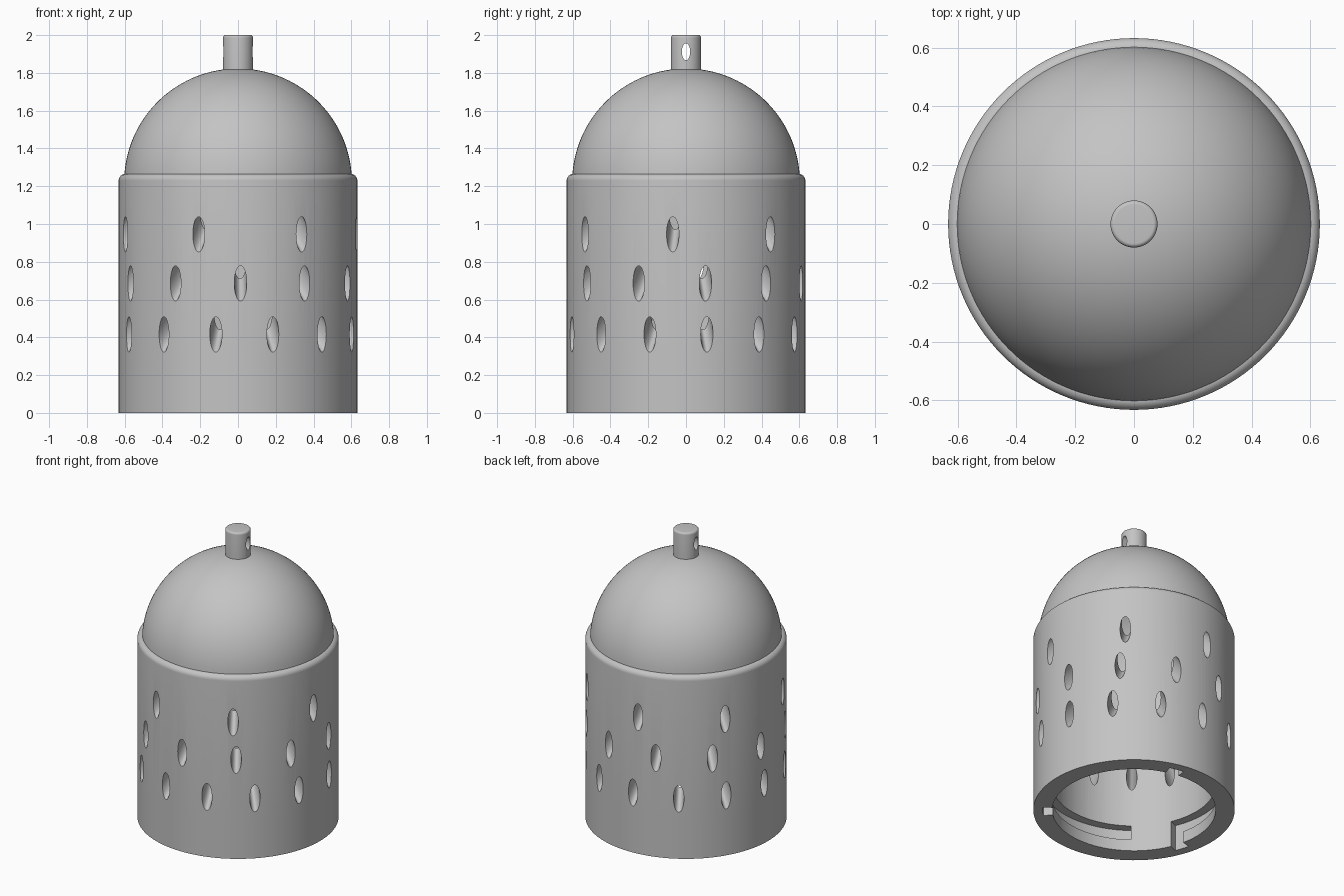
import bpy, bmesh
from math import sin, cos, pi, radians
from mathutils import Matrix, Vector

cube = bpy.data.objects.get("Cube")
if cube:
    bpy.data.objects.remove(cube, do_unlink=True)

grey = bpy.data.materials.new("plain_grey")
grey.use_nodes = True
COLOUR = (0.55, 0.55, 0.55, 1)
grey.diffuse_color = COLOUR
grey.node_tree.nodes["Principled BSDF"].inputs["Base Color"].default_value = COLOUR


def sweep(bm, profile, start=0, end=360, steps=128):
    """Revolve a closed (radius, height) outline about z, capping partial turns."""
    full = end - start == 360
    rings = []
    for i in range(steps if full else steps + 1):
        a = radians(start + (end - start) * i / steps)
        rings.append([bm.verts.new((r * cos(a), r * sin(a), z)) for r, z in profile])
    n = len(profile)
    for i in range(steps):
        p, q = rings[i], rings[(i + 1) % len(rings)]
        for j in range(n):
            k = (j + 1) % n
            if profile[j][0] or profile[k][0]:
                bm.faces.new((p[j], q[j], q[k], p[k]))
    if not full:
        bm.faces.new(rings[0])
        bm.faces.new(rings[-1])


def make_object(name, bm):
    bmesh.ops.remove_doubles(bm, verts=bm.verts, dist=1e-5)
    bmesh.ops.recalc_face_normals(bm, faces=bm.faces)
    mesh = bpy.data.meshes.new(name)
    bm.to_mesh(mesh)
    bm.free()
    mesh.materials.append(grey)
    obj = bpy.data.objects.new(name, mesh)
    bpy.context.collection.objects.link(obj)
    return obj


def activate(obj):
    bpy.ops.object.select_all(action="DESELECT")
    obj.select_set(True)
    bpy.context.view_layer.objects.active = obj


def cut(obj, cutter):
    cutter.hide_render = True
    mod = obj.modifiers.new("cut", "BOOLEAN")
    mod.operation = "DIFFERENCE"
    mod.solver = "EXACT"
    mod.object = cutter
    activate(obj)
    bpy.ops.object.modifier_apply(modifier=mod.name)
    bpy.data.objects.remove(cutter, do_unlink=True)


def arc(radius, centre_r, centre_z, start, end, steps):
    angles = [radians(start + (end - start) * i / steps) for i in range(steps + 1)]
    return [(centre_r + radius * cos(a), centre_z + radius * sin(a)) for a in angles]


def tube(bm, matrix):
    bmesh.ops.create_cone(bm, cap_ends=True, segments=32, radius1=1, radius2=1,
                          depth=1, matrix=matrix)


R, INNER, TOP = 0.632, 0.513, 1.265

# Cylindrical wall with a rounded top shoulder
bm = bmesh.new()
sweep(bm, [(INNER, 0), (R, 0), (R, 0.27)] + arc(0.035, R - 0.035, TOP - 0.035, 0, 90, 8)
      + [(INNER, TOP)])
body = make_object("body_wall", bm)

# Slanted oval holes in three rows, rising inwards: height, count, first angle
bm = bmesh.new()
for z, count, first in ((0.945, 7, 32.2), (0.685, 11, 1.2), (0.415, 13, 17)):
    for i in range(count):
        a = radians(first - 90) + 2 * pi * i / count
        out = Vector((cos(a), sin(a), 0))
        side = Vector((-sin(a), cos(a), 0))
        axis = (Vector((0, 0, 1)) - out).normalized()
        m = Matrix((side * 0.033, axis.cross(side) * 0.066, axis * 0.45)).transposed().to_4x4()
        m.translation = out * R + Vector((0, 0, z))
        tube(bm, m)
cut(body, make_object("hole_cutter", bm))

# Three L-shaped locking slots inside the mouth
entries, tracks = bmesh.new(), bmesh.new()
for start in (-42, 78, 198):
    for bm, low, a0, a1 in ((entries, -0.05, start - 5, start + 5),
                            (tracks, 0.08, start - 86, start)):
        sweep(bm, [(0.45, low), (0.572, low), (0.572, 0.18), (0.45, 0.18)], a0, a1, 24)
cut(body, make_object("entry_cutter", entries))
cut(body, make_object("track_cutter", tracks))

# Hollow dome
bm = bmesh.new()
outer = arc(0.603, 0, 1.22, 4.3, 90, 32)
inner = arc(INNER, 0, 1.22, 90, 5, 32)
outer[-1] = (0, outer[-1][1])
inner[0] = (0, inner[0][1])
sweep(bm, outer + inner)
dome = make_object("dome", bm)

# Hanging knob with a cross hole
bm = bmesh.new()
sweep(bm, [(0, 1.79), (0.08, 1.79)] + arc(0.014, 0.066, 1.986, 0, 90, 6) + [(0, 2)], steps=64)
knob = make_object("hanging_knob", bm)
bm = bmesh.new()
tube(bm, Matrix.Translation((0, 0, 1.912)) @ Matrix.Rotation(pi / 2, 4, "Y")
     @ Matrix.Diagonal((0.045, 0.022, 0.4, 1)))
cut(knob, make_object("cross_hole_cutter", bm))

for obj in (body, dome, knob):
    activate(obj)
    bpy.ops.object.shade_smooth_by_angle(angle=radians(30))
